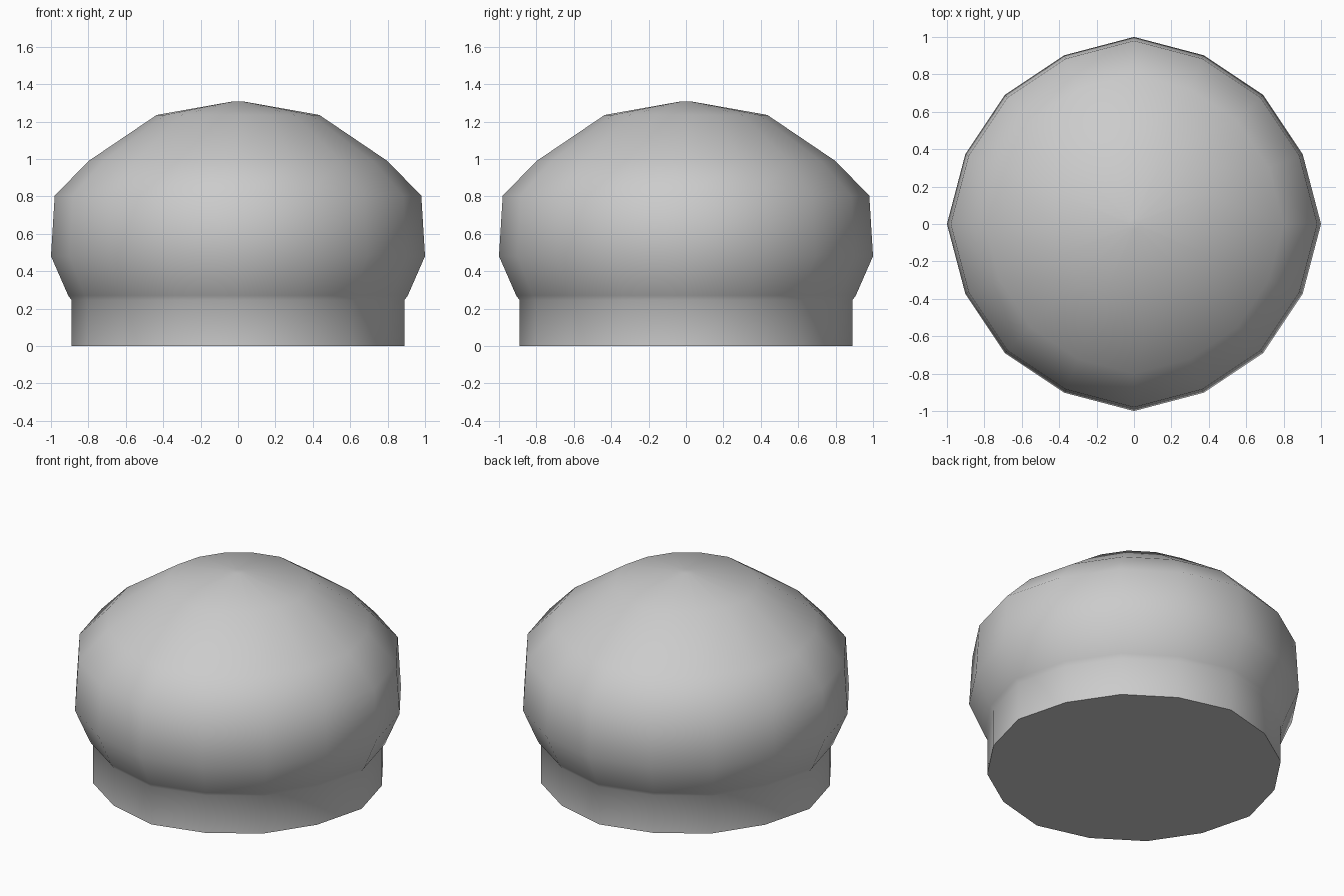
import bpy, bmesh, math

if "Cube" in bpy.data.objects:
    bpy.data.objects.remove(bpy.data.objects["Cube"])

SIDES = 16
# Half profile (radius, height), bottom to top
PROFILE = [(0.89, 0), (0.89, 0.245), (0.908, 0.27), (1.0, 0.48),
           (0.98, 0.803), (0.80, 0.988), (0.435, 1.235), (0.03, 1.307)]


def ring(bm, radius, z):
    """One 16-sided ring, slightly wider on the four axis corners."""
    verts = []
    for i in range(SIDES):
        a = 2 * math.pi * i / SIDES
        r = radius * (1.0 if i % 4 == 0 else 0.976)
        verts.append(bm.verts.new((r * math.cos(a), r * math.sin(a), z)))
    return verts


bm = bmesh.new()
rings = [ring(bm, r, z) for r, z in PROFILE]
for low, high in zip(rings, rings[1:]):
    for i in range(SIDES):
        j = (i + 1) % SIDES
        bm.faces.new((low[i], low[j], high[j], high[i]))

# Flat base and tiny flat tip
bm.faces.new(rings[0][::-1])
bm.faces.new(rings[-1])

mesh = bpy.data.meshes.new("domed_cap")
bm.to_mesh(mesh)
bm.free()
cap = bpy.data.objects.new("domed_cap", mesh)
bpy.context.collection.objects.link(cap)

# Smooth sides, sharp bottom rim
bpy.context.view_layer.objects.active = cap
cap.select_set(True)
bpy.ops.object.shade_smooth_by_angle(angle=math.radians(60))
